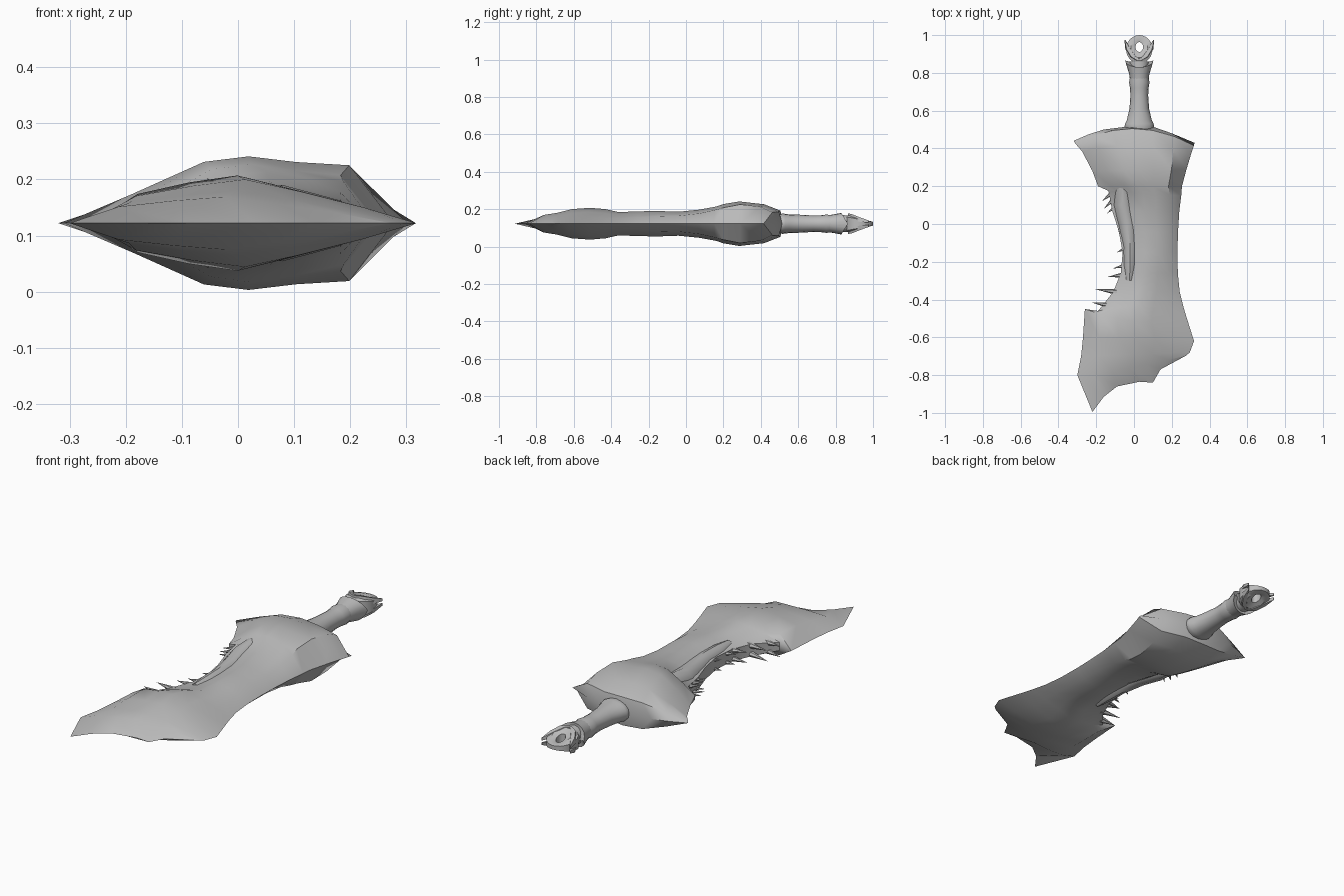
import bpy, bmesh, math
from mathutils import Vector

if "Cube" in bpy.data.objects:
    bpy.data.objects.remove(bpy.data.objects["Cube"])

ZC = 0.122                      # middle plane of the sword
HX = 0.028                      # handle axis in x
bone = bpy.data.materials.new("bone grey")
bone.diffuse_color = (0.5, 0.5, 0.5, 1)
bone.use_nodes = True
bone.node_tree.nodes["Principled BSDF"].inputs["Base Color"].default_value = bone.diffuse_color


def finish(name, bm, angle=35):
    bmesh.ops.remove_doubles(bm, verts=bm.verts, dist=0.0004)
    bmesh.ops.recalc_face_normals(bm, faces=bm.faces)
    me = bpy.data.meshes.new(name)
    bm.to_mesh(me)
    bm.free()
    me.materials.append(bone)
    ob = bpy.data.objects.new(name, me)
    bpy.context.collection.objects.link(ob)
    bpy.ops.object.select_all(action='DESELECT')
    bpy.context.view_layer.objects.active = ob
    ob.select_set(True)
    bpy.ops.object.shade_smooth_by_angle(angle=math.radians(angle))
    return ob


def skin(bm, rings, closed=False, caps=True):
    """Join rings of points with quads."""
    vs = [[bm.verts.new(p) for p in r] for r in rings]
    n = len(vs[0])
    pairs = list(zip(vs, vs[1:])) + ([(vs[-1], vs[0])] if closed else [])
    for a, b in pairs:
        for i in range(n):
            j = (i + 1) % n
            bm.faces.new((a[i], a[j], b[j], b[i]))
    if caps and not closed:
        bm.faces.new(vs[0])
        bm.faces.new(vs[-1])


def tube(name, stations, n=16, cx=None):
    """Elliptical tube along y; stations are (y, centre x, x radius, z radius)."""
    bm = bmesh.new()
    skin(bm, [[(c + rx * math.cos(k * math.tau / n), y, ZC + rz * math.sin(k * math.tau / n))
               for k in range(n)] for y, c, rx, rz in stations])
    return finish(name, bm)


# Blade: rows across the width, from guard end to tip
T = [0, .15, .32, .48, .65, .84, 1]
BACK = [0, .5, .92, 1, .92, .88, 0]      # section near the guard
FRONT = [0, .62, .85, 1, .72, .36, 0]    # section near the tip
guard_edge = [(-.32, .44), (-.24, .475), (-.16, .5), (0, .52), (.1, .515), (.2, .48), (.32, .43)]
tip_edge = [(-.22, -.995), (-.16, -.915), (-.09, -.86), (.03, -.835), (.1, -.84), (.14, -.77), (.27, -.7)]
rows = [  # left x, left y, right x, right y, bow, half thickness, left wall
    (-.31, .425, .317, .415, .085, .07, 0),
    (-.275, .385, .302, .37, .04, .104, 0),
    (-.22, .28, .278, .29, 0, .119, 0),
    (-.19, .2, .254, .2, 0, .105, .01),
    (-.135, .175, .25, .15, 0, .092, .03),
    (-.115, .07, .24, .07, 0, .075, .03),
    (-.08, -.04, .233, -.04, 0, .064, .03),
    (-.06, -.15, .23, -.15, 0, .068, .03),
    (-.07, -.26, .232, -.26, 0, .066, .03),
    (-.11, -.36, .242, -.36, 0, .062, .03),
    (-.19, -.46, .262, -.44, .02, .078, .02),
    (-.26, -.45, .28, -.5, -.04, .085, 0),
    (-.27, -.6, .318, -.62, 0, .078, 0),
    (-.28, -.7, .295, -.68, 0, .058, 0),
    (-.3, -.8, .275, -.697, -.01, .047, 0),
]
top = [[(x, y, 0) for x, y in guard_edge]]
for xl, yl, xr, yr, bow, h, wall in rows:
    mix = min(1, max(0, (.3 - yl) / .8))
    top.append([(xl + (xr - xl) * t, yl + (yr - yl) * t + bow * (1 - (2 * t - 1) ** 2),
                 max(h * (b + (f - b) * mix), wall * (1 - t)))
                for t, b, f in zip(T, BACK, FRONT)])
top.append([(x, y, 0) for x, y in tip_edge])

bm = bmesh.new()
for s in (1, -1):
    grid = [[bm.verts.new((x, y, ZC + s * z)) for x, y, z in r] for r in top]
    for a, b in zip(grid, grid[1:]):
        for i in range(len(T) - 1):
            bm.faces.new((a[i], a[i + 1], b[i + 1], b[i]))
# flat wall along the bitten-out left side
for a, b in zip(top, top[1:]):
    quad = [(a[0], 1), (b[0], 1), (b[0], -1), (a[0], -1)]
    pts = []
    for (x, y, z), s in quad:
        if (x, y, ZC + s * z) not in pts:
            pts.append((x, y, ZC + s * z))
    if len(pts) > 2:
        bm.faces.new([bm.verts.new(p) for p in pts])
finish("blade", bm, 40)

# Inner core showing along the bite
tube("core", [(.235, -.055, .02, .06), (.21, -.055, .045, .082), (.1, -.055, .058, .07),
              (0, -.035, .056, .058), (-.12, -.02, .042, .058), (-.22, -.02, .042, .055),
              (-.3, -.025, .025, .05)], 12)

# Teeth along the bite
bm = bmesh.new()
teeth = [(-.11, .17, -.17, .12, .014), (-.11, .13, -.16, .08, .012), (-.1, .09, -.145, .055, .01),
         (-.05, -.13, -.09, -.15, .01), (-.05, -.22, -.11, -.235, .012), (-.06, -.27, -.14, -.28, .014),
         (-.09, -.36, -.205, -.345, .016), (-.13, -.43, -.225, -.415, .016)]
for bx, by, tx, ty, r in teeth:
    d = Vector((tx - bx, ty - by, 0)).normalized()
    side = Vector((-d.y, d.x, 0))
    for s in (1, -1):
        z = ZC + s * .02
        base = [bm.verts.new(Vector((bx, by, z)) + side * r * math.cos(k * math.tau / 6)
                             + Vector((0, 0, r * math.sin(k * math.tau / 6)))) for k in range(6)]
        tip = bm.verts.new((tx, ty, z + s * .006))
        bm.faces.new(base)
        for k in range(6):
            bm.faces.new((base[k], base[(k + 1) % 6], tip))
finish("teeth", bm)

# Grip
tube("grip", [(y, HX, rx, rz) for y, rx, rz in [
    (.49, .07, .05), (.515, .078, .054), (.53, .076, .053), (.55, .066, .05), (.61, .052, .048),
    (.68, .047, .044), (.72, .049, .045), (.75, .054, .049), (.78, .049, .046), (.82, .05, .046),
    (.86, .05, .045)]])

# Flared collar with a rim that dips in the middle
bm = bmesh.new()
n = 20
rings = []
for y, rx, rz, dip in [(.74, .046, .043, 0), (.79, .053, .049, .005), (.855, .075, .058, .035),
                       (.85, .05, .042, .03)]:
    rings.append([(HX + rx * math.cos(k * math.tau / n),
                   y - dip * abs(math.sin(k * math.tau / n)) + dip * .3,
                   ZC + rz * math.sin(k * math.tau / n)) for k in range(n)])
skin(bm, rings)
finish("collar", bm)

# Pommel ring, thick by the grip and thin at the end
bm = bmesh.new()
n = 24
rings = []
for k in range(n):
    a = k * math.tau / n
    c, s = math.cos(a), math.sin(a)
    zi = .028 - .013 * s
    zo = .034 - .02 * s
    inner = (HX + .02 * c, .937 + .026 * s)
    outer = (HX + .07 * c, .925 + .075 * s)
    mid = ((inner[0] + outer[0]) / 2, (inner[1] + outer[1]) / 2)
    zm = .033 - .018 * s
    rings.append([(*inner, ZC + zi * .8), (*mid, ZC + zm), (*outer, ZC + zo * .7),
                  (*outer, ZC - zo * .7), (*mid, ZC - zm), (*inner, ZC - zi * .8)])
skin(bm, rings, closed=True)
finish("pommel_ring", bm)

# V-shaped claws wrapping each side of the pommel
bm = bmesh.new()
for sx in (1, -1):
    for sz in (1, -1):
        skin(bm, [[(HX + sx * x + dx, y + dy, ZC + sz * z) for dx, dy, z in
                   ((-w, 0, h * .3), (w, 0, h * .3), (w * .6, 0, h), (-w * .6, 0, h))]
                  for x, y, w, h in ((.0, .865, .016, .055), (.03, .885, .022, .052),
                                     (.057, .925, .017, .036), (.077, .975, .002, .018))
                  for dy in (0,)])
finish("pommel_claws", bm)
